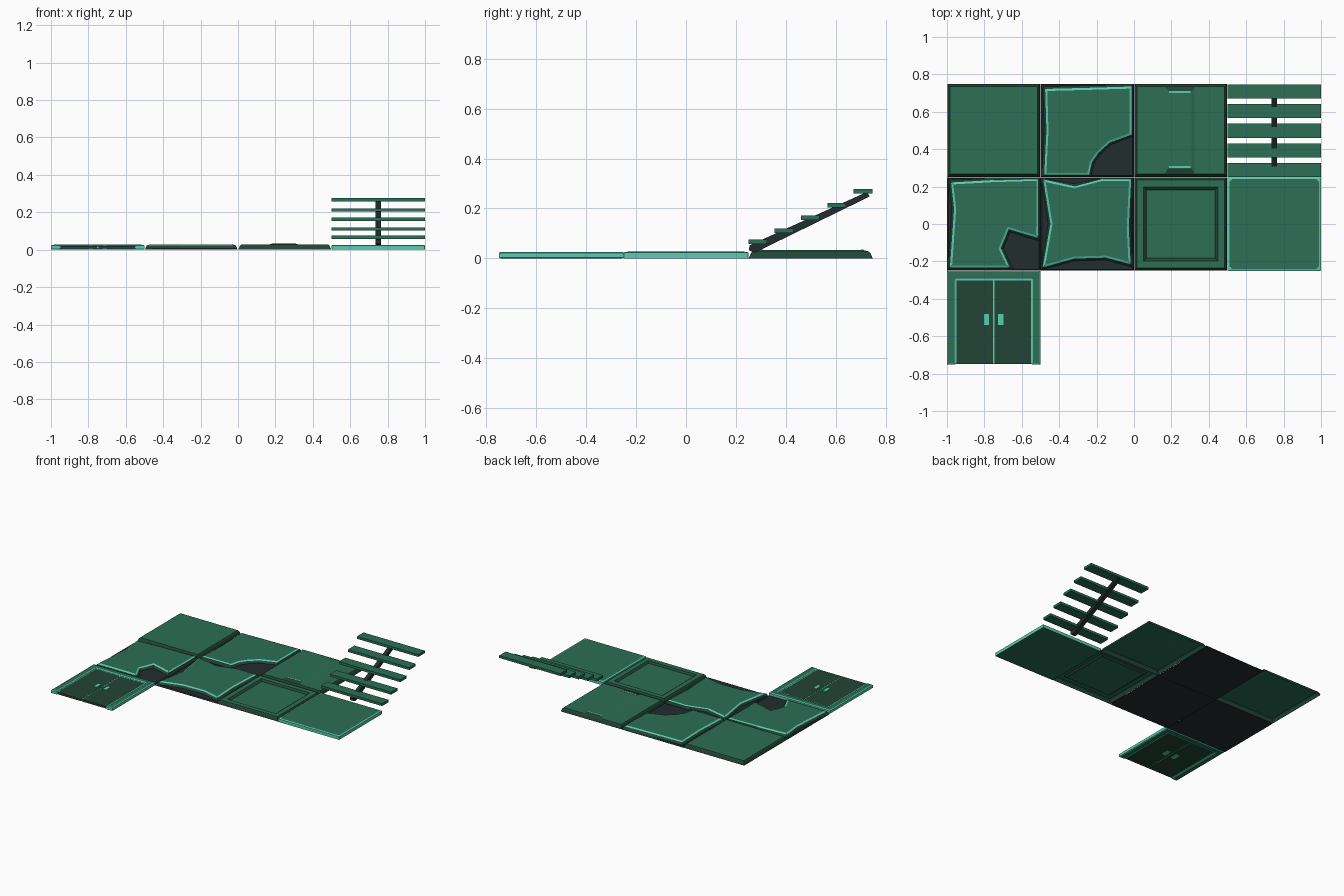
import bpy, bmesh, math
from mathutils import Vector

if "Cube" in bpy.data.objects:
    bpy.data.objects.remove(bpy.data.objects["Cube"])


def material(name, rgb):
    m = bpy.data.materials.new(name)
    m.diffuse_color = (*rgb, 1)
    m.use_nodes = True
    m.node_tree.nodes["Principled BSDF"].inputs["Base Color"].default_value = m.diffuse_color
    return m


MATS = [material("green", (0.025, 0.157, 0.092)),
        material("light_teal", (0.105, 0.61, 0.43)),
        material("dark_green", (0.016, 0.058, 0.037)),
        material("charcoal", (0.016, 0.026, 0.028))]
GREEN, LIGHT, DARK, BLACK = range(4)


def finish(name, bm):
    me = bpy.data.meshes.new(name)
    bm.to_mesh(me)
    bm.free()
    for m in MATS:
        me.materials.append(m)
    ob = bpy.data.objects.new(name, me)
    bpy.context.collection.objects.link(ob)
    return ob


def rect(x0, y0, x1, y1, c=0.0):
    """Counter-clockwise rectangle, with cut corners when c > 0."""
    if not c:
        return [(x0, y0), (x1, y0), (x1, y1), (x0, y1)]
    return [(x0 + c, y0), (x1 - c, y0), (x1, y0 + c), (x1, y1 - c),
            (x1 - c, y1), (x0 + c, y1), (x0, y1 - c), (x0, y0 + c)]


def inset(poly, d):
    """Move every edge of a counter-clockwise polygon inward by d."""
    out = []
    for i, p in enumerate(poly):
        p = Vector(p)
        a = (p - Vector(poly[i - 1])).normalized()
        b = (Vector(poly[(i + 1) % len(poly)]) - p).normalized()
        na, nb = Vector((-a.y, a.x)), Vector((-b.y, b.x))
        out.append(tuple(p + (na + nb) * d / (1 + na.dot(nb))))
    return out


def loft(name, rings, sides, top=GREEN, bottom=None):
    """rings: (polygon, z) from the outside bottom to the top cap."""
    bm = bmesh.new()
    vs = [[bm.verts.new((x, y, z)) for x, y in poly] for poly, z in rings]
    n = len(vs[0])
    for k, col in enumerate(sides):
        for i in range(n):
            j = (i + 1) % n
            f = bm.faces.new((vs[k][i], vs[k][j], vs[k + 1][j], vs[k + 1][i]))
            f.material_index = col[i] if isinstance(col, list) else col
    bm.faces.new(vs[-1]).material_index = top
    if bottom is not None:
        bm.faces.new(vs[0][::-1]).material_index = bottom
    return finish(name, bm)


def box(name, lo, hi, side, cap=None):
    r = rect(lo[0], lo[1], hi[0], hi[1])
    cap = side if cap is None else cap
    return loft(name, [(r, lo[2]), (r, hi[2])], [side], cap, cap)


def floor_tile(name, x, y, recess=False):
    """Open-bottomed tile with dark sloping sides."""
    r = rect(x, y, x + .5, y + .5)
    rings = [(inset(r, .002), 0), (inset(r, .009), .019), (inset(r, .016), .027)]
    sides = [DARK, DARK]
    if recess:
        rings += [(inset(r, .052), .027), (inset(r, .067), .016)]
        sides += [GREEN, DARK]
    return loft(name, rings, sides)


def broken_tile(name, x, y, poly):
    """Black base plate with a chipped slab and a light worn rim."""
    r = rect(x, y, x + .5, y + .5)
    loft(name + "_base", [(inset(r, .001), 0), (inset(r, .008), .008)], [BLACK], BLACK, BLACK)
    foot = [(min(max(px, x + .004), x + .496), min(max(py, y + .004), y + .496))
            for px, py in inset(poly, -.014)]
    loft(name + "_slab", [(foot, .006), (poly, .022), (inset(poly, .011), .027)],
         [DARK, LIGHT])


# floor tiles
floor_tile("plain_tile", -1, .25)
floor_tile("ridge_tile", 0, .25)
floor_tile("framed_tile", 0, -.25, recess=True)

# raised ridge with dark ends and light end strips
loft("ridge", [(rect(.165, .268, .325, .735), .0265), (rect(.182, .298, .308, .712), .033)],
     [[DARK, GREEN, DARK, GREEN]])
for i, y in enumerate((.299, .701)):
    box(f"ridge_strip_{i}", (.188, y, .03), (.302, y + .01, .0345), LIGHT)

# broken tiles
broken_tile("corner_broken_tile", -.5, .25, [
    (-.48, .262), (-.24, .262), (-.225, .33), (-.19, .38), (-.13, .435), (-.012, .478),
    (-.012, .735), (-.25, .728), (-.475, .722), (-.468, .5)])
broken_tile("hole_broken_tile", -1, -.25, [
    (-.984, -.232), (-.665, -.232), (-.712, -.13), (-.67, -.028), (-.512, -.075),
    (-.51, .242), (-.75, .235), (-.978, .222), (-.962, .08)])
broken_tile("edge_broken_tile", -.5, -.25, [
    (-.488, -.232), (-.32, -.185), (-.15, -.18), (-.018, -.215), (-.028, -.02),
    (-.015, .24), (-.17, .242), (-.32, .202), (-.485, .238), (-.447, .0)])

# landing slab with light edges
r = (.5, -.25, 1, .25)
loft("landing", [(rect(*r, .002), 0), (rect(*r, .002), .023),
                 (rect(.51, -.24, .99, .24, .014), .026)], [LIGHT, LIGHT], GREEN, GREEN)

# stair treads
for i in range(5):
    y, z = .25 + .1055 * i, (.058, .102, .154, .203, .259)[i]
    box(f"tread_{i}", (.5, y, z), (1, y + .075, z + .018), GREEN)

# sloping stringer under the treads
prof = [(.252, .032), (.275, .022), (.737, .248), (.725, .266), (.255, .052)]
bm = bmesh.new()
ends = [[bm.verts.new((x, y, z)) for y, z in prof] for x in (.735, .765)]
bm.faces.new(ends[0][::-1])
bm.faces.new(ends[1])
for i in range(5):
    j = (i + 1) % 5
    bm.faces.new((ends[0][i], ends[0][j], ends[1][j], ends[1][i]))
for f in bm.faces:
    f.material_index = BLACK
finish("stringer", bm)

# door frame lying flat: U-shaped, green face with light edges
u = [(-1, -.75), (-.955, -.75), (-.955, -.295), (-.545, -.295),
     (-.545, -.75), (-.5, -.75), (-.5, -.25), (-1, -.25)]
top = inset(u, .006)
loft("door_frame", [(top, 0), (u, .003), (u, .022), (top, .026)], [LIGHT] * 3, GREEN, GREEN)

# double door with centre seam and handles
for s in (-1, 1):
    a, b = sorted((-.75 + s * .003, -.75 + s * .198))
    box("door_leaf", (a, -.748, .006), (b, -.302, .02), DARK)
    a, b = sorted((-.75 + s * .024, -.75 + s * .052))
    box("door_handle", (a, -.54, .001), (b, -.482, .025), LIGHT)
box("door_seam", (-.753, -.748, .007), (-.747, -.302, .019), LIGHT)
box("door_inner_trim", (-.947, -.304, .006), (-.553, -.294, .02), LIGHT)
for x in (-.957, -.553):
    box("door_side_trim", (x, -.748, .006), (x + .01, -.294, .02), LIGHT)
